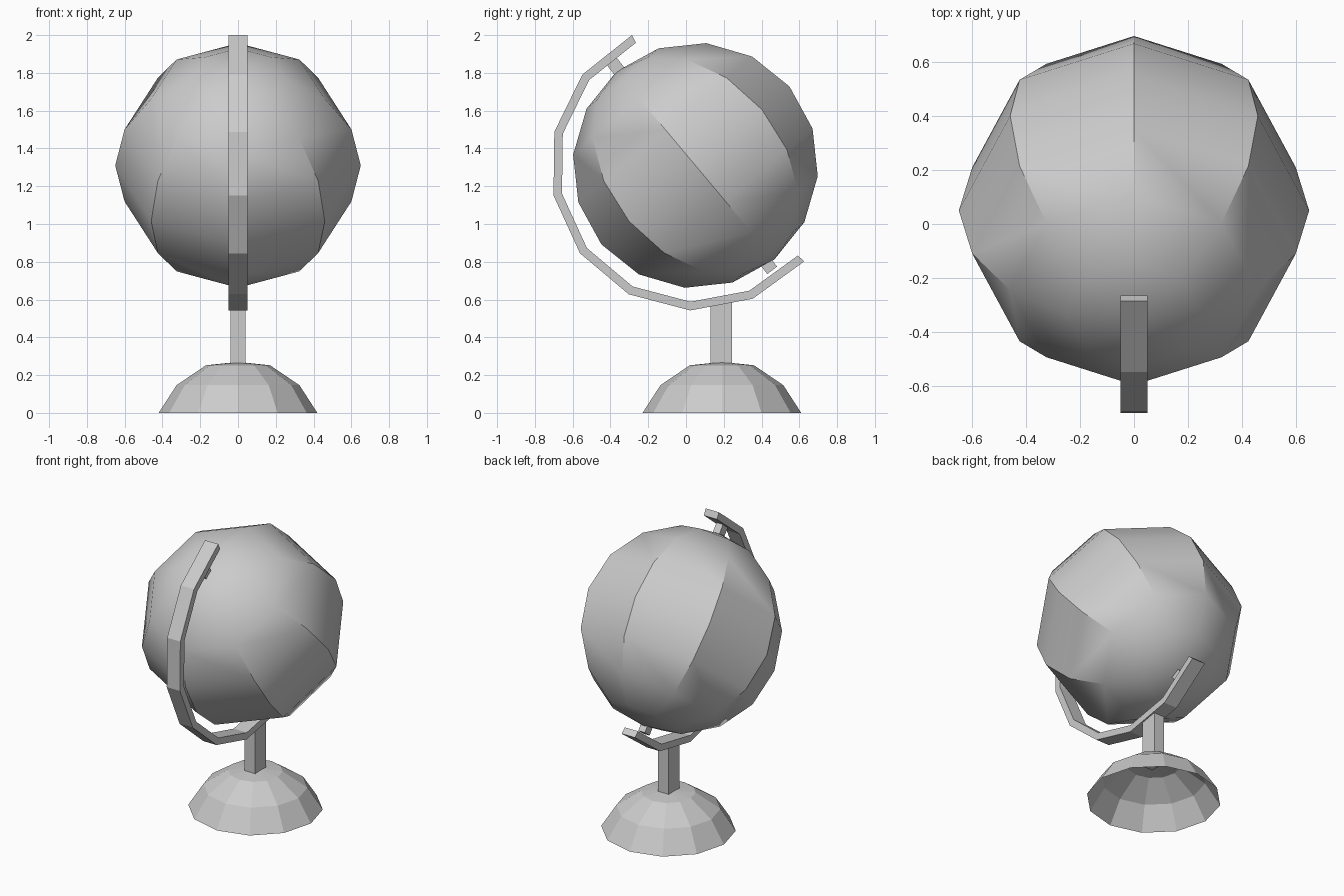
import bpy, bmesh, math
from mathutils import Matrix, Vector

cube = bpy.data.objects.get("Cube")
if cube:
    bpy.data.objects.remove(cube, do_unlink=True)

grey = bpy.data.materials.new("plain grey")
grey.use_nodes = True
colour = (0.6, 0.6, 0.6, 1)
grey.diffuse_color = colour
grey.node_tree.nodes["Principled BSDF"].inputs["Base Color"].default_value = colour

CENTRE = Vector((0, 0.05, 1.31))


def finish(name, bm):
    bmesh.ops.recalc_face_normals(bm, faces=bm.faces)
    mesh = bpy.data.meshes.new(name)
    bm.to_mesh(mesh)
    bm.free()
    mesh.materials.append(grey)
    obj = bpy.data.objects.new(name, mesh)
    bpy.context.collection.objects.link(obj)
    return obj


def box(name, size, location, tilt=0):
    bm = bmesh.new()
    place = Matrix.Translation(location) @ Matrix.Rotation(tilt, 4, 'X')
    bmesh.ops.create_cube(bm, size=1, matrix=place @ Matrix.Diagonal((*size, 1)))
    return finish(name, bm)


# Globe: eight-sided sphere on a tilted axis, smooth along each gore
bm = bmesh.new()
bmesh.ops.create_uvsphere(bm, u_segments=8, v_segments=8, radius=0.65,
                          matrix=Matrix.Translation(CENTRE) @ Matrix.Rotation(math.radians(40), 4, 'X'))
globe = finish("globe", bm)
bpy.ops.object.select_all(action='DESELECT')
globe.select_set(True)
bpy.context.view_layer.objects.active = globe
bpy.ops.object.shade_smooth_by_angle(angle=math.radians(30))

# Arm: flat bar swept in eight straight pieces around the globe
bm = bmesh.new()
sections = []
for i in range(9):
    a = math.radians(115.9 + 25.34 * i)
    sections.append([bm.verts.new(CENTRE + Vector((x, r * math.cos(a), r * math.sin(a))))
                     for x, r in ((-0.05, 0.722), (0.05, 0.722), (0.05, 0.768), (-0.05, 0.768))])
for s, t in zip(sections, sections[1:]):
    for k in range(4):
        n = (k + 1) % 4
        bm.faces.new((s[k], s[n], t[n], t[k]))
bm.faces.new(sections[0])
bm.faces.new(sections[-1])
finish("arm", bm)

# Axle: rod through the globe, showing as a short peg at each pole
box("axle", (0.05, 0.065, 1.4), (0, 0.03, 1.31), math.radians(37.5))

# Post
box("post", (0.08, 0.115, 0.34), (0, 0.187, 0.42))

# Base: twelve-sided dome, open underneath
bm = bmesh.new()
rings = []
for r, z in ((0.42, 0), (0.325, 0.147), (0.17, 0.252)):
    rings.append([bm.verts.new((r * math.cos(a), 0.19 + r * math.sin(a), z))
                  for a in (math.tau * i / 12 for i in range(12))])
apex = bm.verts.new((0, 0.19, 0.27))
for i in range(12):
    n = (i + 1) % 12
    for low, high in zip(rings, rings[1:]):
        bm.faces.new((low[i], low[n], high[n], high[i]))
    bm.faces.new((rings[-1][i], rings[-1][n], apex))
finish("base", bm)
